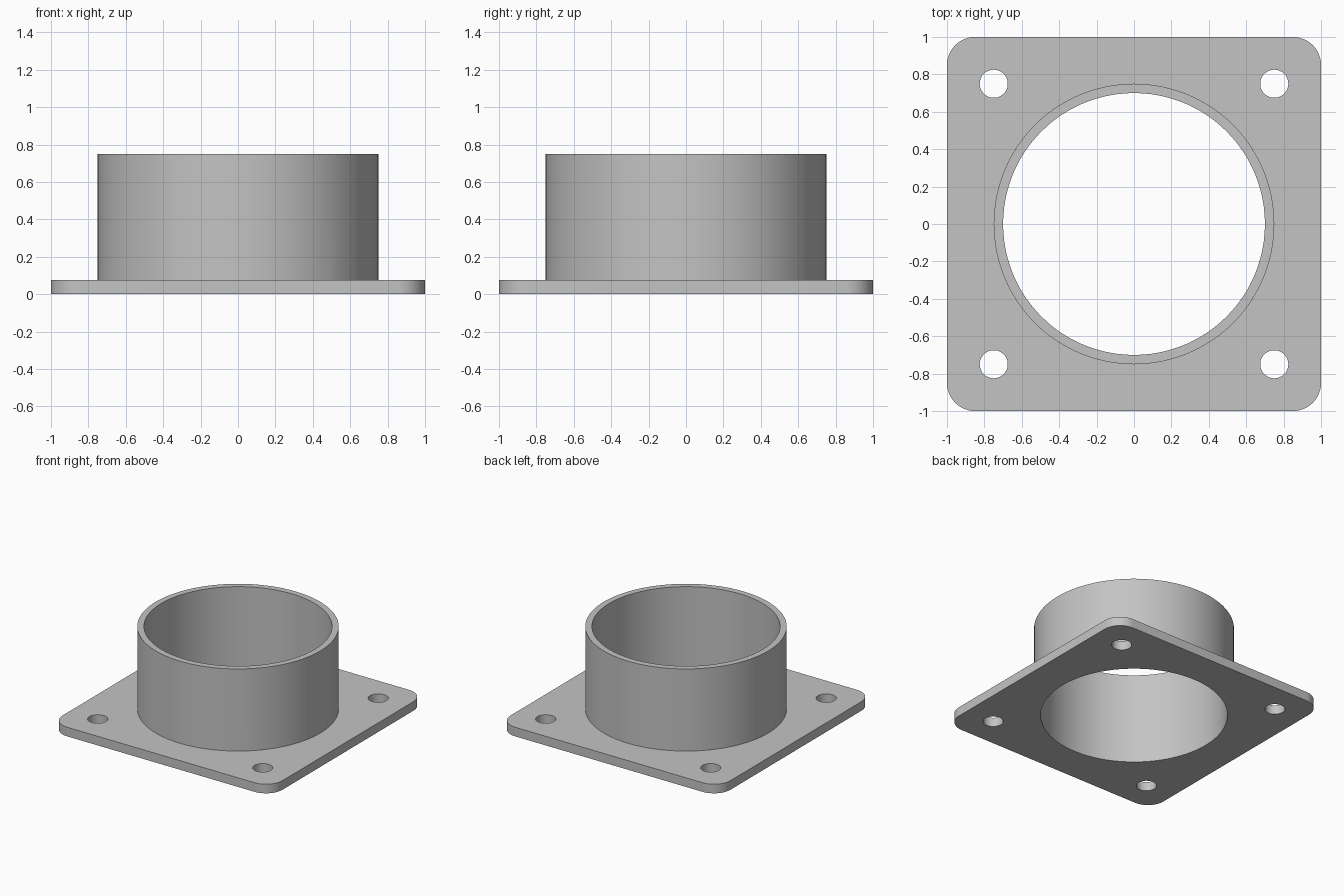
import bpy
import bmesh
import math

cube = bpy.data.objects.get("Cube")
if cube:
    bpy.data.objects.remove(cube, do_unlink=True)

PLATE_T = 0.075      # plate thickness
HEIGHT = 0.75        # top of the collar
OUTER_R, BORE_R = 0.75, 0.70
BOLT_R, BOLT_POS = 0.075, 0.75
CORNER_R = 0.15

grey = bpy.data.materials.new("plain grey")
grey.use_nodes = True
colour = (0.55, 0.55, 0.55, 1)
grey.diffuse_color = colour
grey.node_tree.nodes["Principled BSDF"].inputs["Base Color"].default_value = colour


def cylinder(name, radius, z0, z1, x=0, y=0, sides=96):
    bpy.ops.mesh.primitive_cylinder_add(vertices=sides, radius=radius, depth=z1 - z0,
                                        location=(x, y, (z0 + z1) / 2))
    obj = bpy.context.object
    obj.name = name
    obj.data.materials.append(grey)
    return obj


def combine(target, tool, operation):
    """Apply a boolean to target and discard the tool object."""
    tool.hide_render = True
    mod = target.modifiers.new(operation.lower(), 'BOOLEAN')
    mod.operation = operation
    mod.solver = 'EXACT'
    mod.object = tool
    bpy.context.view_layer.objects.active = target
    bpy.ops.object.modifier_apply(modifier=mod.name)
    bpy.data.objects.remove(tool, do_unlink=True)


# Square plate with rounded vertical corners
bm = bmesh.new()
bmesh.ops.create_cube(bm, size=1)
bmesh.ops.scale(bm, vec=(2, 2, PLATE_T), verts=bm.verts)
bmesh.ops.translate(bm, vec=(0, 0, PLATE_T / 2), verts=bm.verts)
upright = [e for e in bm.edges if abs(e.verts[0].co.z - e.verts[1].co.z) > PLATE_T / 2]
bmesh.ops.bevel(bm, geom=upright, offset=CORNER_R, segments=12, profile=0.5, affect='EDGES')
mesh = bpy.data.meshes.new("flange_with_collar")
bm.to_mesh(mesh)
bm.free()
mesh.materials.append(grey)
flange = bpy.data.objects.new("flange_with_collar", mesh)
bpy.context.collection.objects.link(flange)

# Round collar, then the through bore
combine(flange, cylinder("collar", OUTER_R, PLATE_T / 2, HEIGHT), 'UNION')
combine(flange, cylinder("bore_cutter", BORE_R, -0.1, HEIGHT + 0.1), 'DIFFERENCE')

# Four bolt holes
for sx in (-1, 1):
    for sy in (-1, 1):
        hole = cylinder("bolt_hole_cutter", BOLT_R, -0.1, PLATE_T + 0.1,
                        sx * BOLT_POS, sy * BOLT_POS, 48)
        combine(flange, hole, 'DIFFERENCE')

# Smooth round walls, crisp rims
bpy.ops.object.select_all(action='DESELECT')
flange.select_set(True)
bpy.context.view_layer.objects.active = flange
bpy.ops.object.shade_smooth_by_angle(angle=math.radians(30))
